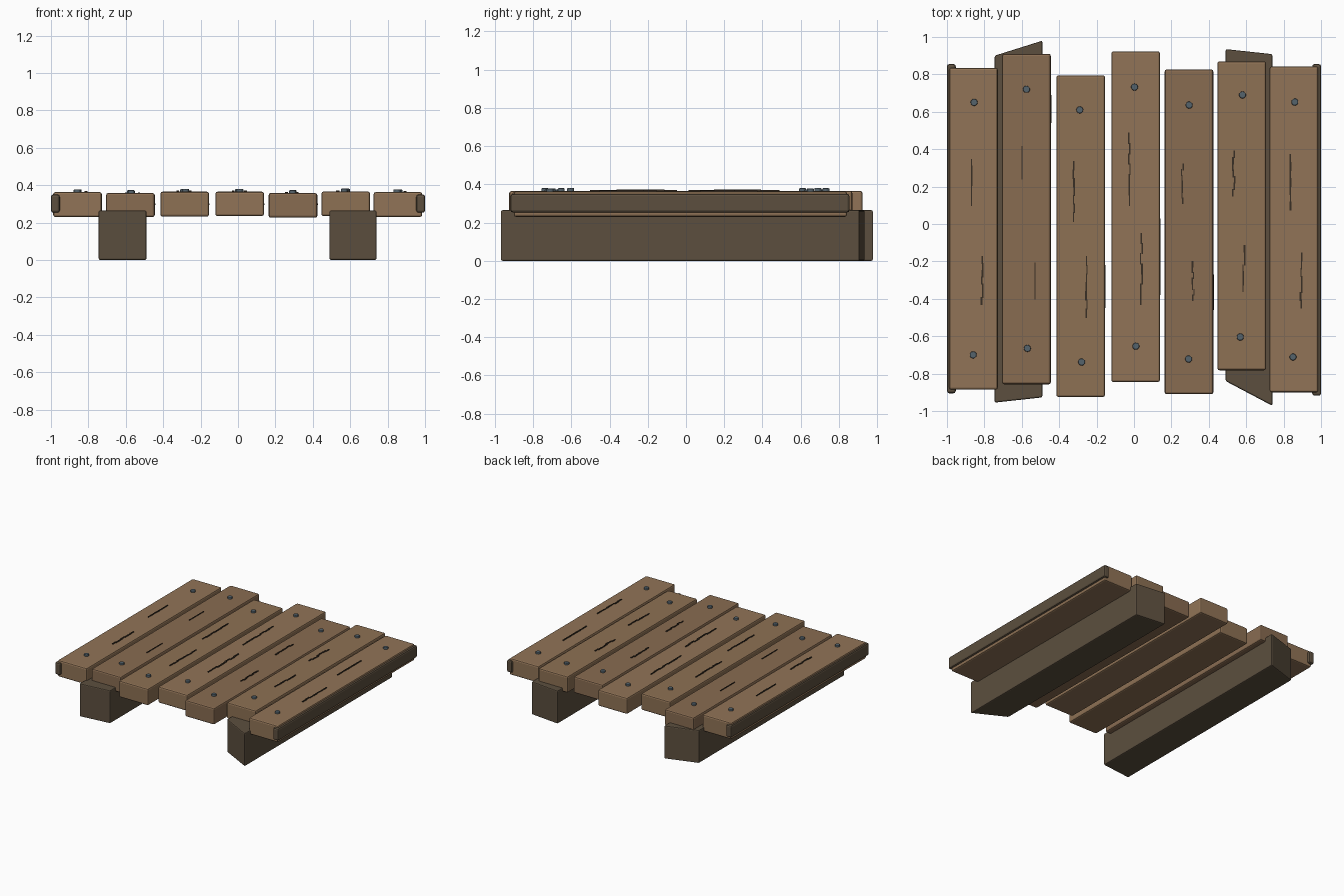
import bpy, bmesh, random

if "Cube" in bpy.data.objects:
    bpy.data.objects.remove(bpy.data.objects["Cube"])

random.seed(4)


def mat(name, r, g, b):
    m = bpy.data.materials.new(name)
    m.diffuse_color = (r, g, b, 1)
    m.use_nodes = True
    m.node_tree.nodes["Principled BSDF"].inputs["Base Color"].default_value = m.diffuse_color
    return m


WOODS = [mat("wood_a", .27, .165, .088), mat("wood_b", .285, .175, .095), mat("wood_c", .25, .15, .083)]
DARK = mat("dark_wood", .107, .078, .049)
CRACK = mat("crack", .04, .028, .018)
METAL = mat("nail_metal", .09, .125, .15)


def finish(name, bm, material, bevel=0, segments=2):
    bmesh.ops.recalc_face_normals(bm, faces=bm.faces)
    me = bpy.data.meshes.new(name)
    bm.to_mesh(me)
    bm.free()
    me.materials.append(material)
    ob = bpy.data.objects.new(name, me)
    bpy.context.collection.objects.link(ob)
    if bevel:
        mod = ob.modifiers.new("bevel", 'BEVEL')
        mod.width, mod.segments = bevel, segments
    return ob


def prism(bm, outline, z0, z1):
    """Extrude an xy outline from z0 up to z1."""
    lo = [bm.verts.new((x, y, z0)) for x, y in outline]
    hi = [bm.verts.new((x, y, z1)) for x, y in outline]
    bm.faces.new(lo[::-1])
    bm.faces.new(hi)
    n = len(lo)
    for i in range(n):
        j = (i + 1) % n
        bm.faces.new((lo[i], lo[j], hi[j], hi[i]))


def block(name, outline, z0, z1, material, bevel, segments=2):
    bm = bmesh.new()
    prism(bm, outline, z0, z1)
    return finish(name, bm, material, bevel, segments)


def rect(x0, x1, y0, y1):
    return [(x0, y0), (x1, y0), (x1, y1), (x0, y1)]


def crack(name, x, y0, y1, top, jag):
    # chain of short slivers with small sideways steps
    bm = bmesh.new()
    n = 7 if jag else 1
    step = (y1 - y0) / n
    for i in range(n):
        cx = x + random.uniform(-jag, jag)
        w = random.uniform(.003, .005) if jag else .0025
        a = y0 + i * step
        prism(bm, rect(cx - w, cx + w, a - .003, a + step + .003), top - .006, top + .006)
    finish(name, bm, CRACK)


def nail(name, x, y, top):
    bm = bmesh.new()
    bmesh.ops.create_cone(bm, cap_ends=True, segments=12, radius1=.019, radius2=.019, depth=.022)
    bmesh.ops.translate(bm, verts=bm.verts, vec=(x, y, top + .004))
    finish(name, bm, METAL, .005)


# planks: centre x, y range, z range, nail (x, y) pairs, cracks (x, y0, y1, jag)
PLANKS = [
    (-.858, -.885, .834, .230, .363, (-.855, .65, -.86, -.70), (-.868, .10, .345, .001), (-.812, -.43, -.175, .005)),
    (-.575, -.857, .910, .230, .358, (-.575, .72, -.57, -.665), (-.598, .24, .415, 0), (-.530, -.40, -.21, 0)),
    (-.285, -.925, .795, .232, .365, (-.29, .61, -.28, -.738), (-.324, .015, .335, .005), (-.254, -.50, -.175, .003)),
    (.009, -.845, .923, .235, .365, (.003, .732, .01, -.653), (-.025, .10, .485, .004), (.040, -.43, -.05, .005)),
    (.294, -.910, .826, .226, .358, (.295, .636, .292, -.722), (.259, .11, .32, .006), (.316, -.41, -.20, .005)),
    (.576, -.782, .870, .235, .366, (.58, .69, .568, -.604), (.533, .15, .39, .006), (.587, -.36, -.115, .005)),
    (.855, -.900, .842, .230, .363, (.86, .652, .85, -.711), (.836, .075, .37, .001), (.892, -.45, -.155, .005)),
]
for i, (x, y0, y1, z0, z1, n, c1, c2) in enumerate(PLANKS, 1):
    block(f"plank_{i}", rect(x - .13, x + .13, y0, y1), z0, z1, WOODS[i % 3], .011)
    nail(f"nail_back_{i}", n[0], n[1], z1)
    nail(f"nail_front_{i}", n[2], n[3], z1)
    for k, (cx, a, b, jag) in enumerate((c1, c2), 1):
        crack(f"crack_{i}_{k}", cx, a, b, z1, jag)

# thin splits on plank side faces
for i, (x, y0, y1) in enumerate([(-.445, .54, .69), (-.155, -.45, -.22), (.139, -.38, .03), (.424, -.46, -.27)], 1):
    block(f"side_split_{i}", rect(x - .004, x + .003, y0, y1), .295, .302, CRACK, 0)

# support beams with skewed saw-cut ends
block("left_beam", [(-.745, -.955), (-.49, -.927), (-.49, .98), (-.745, .90)], .0, .265, DARK, .008)
block("right_beam", [(.49, -.84), (.74, -.972), (.74, .908), (.49, .935)], .0, .265, DARK, .008)

# dark edge strips along both outer sides
block("left_edge_strip", rect(-1, -.953, -.905, .855), .253, .35, DARK, .012)
block("right_edge_strip", rect(.953, 1, -.918, .855), .253, .35, DARK, .012)
